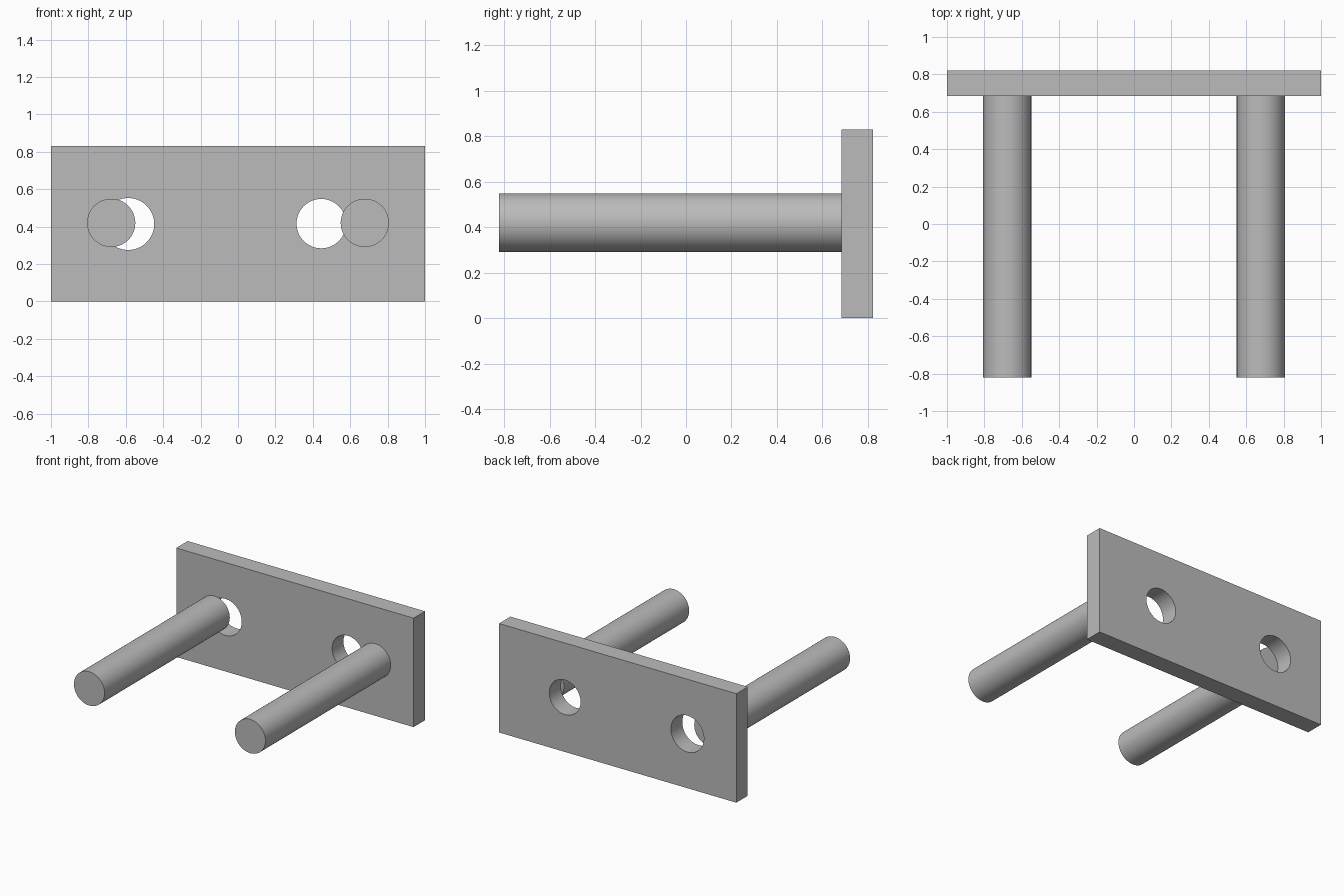
import bpy
import math

cube = bpy.data.objects.get("Cube")
if cube:
    bpy.data.objects.remove(cube, do_unlink=True)

PLATE_FRONT, PLATE_BACK, HEIGHT = 0.685, 0.822, 0.83
AXIS_Z = 0.42

grey = bpy.data.materials.new("plain_grey")
grey.use_nodes = True
colour = (0.5, 0.5, 0.5, 1)
grey.diffuse_color = colour
grey.node_tree.nodes["Principled BSDF"].inputs["Base Color"].default_value = colour


def cylinder(name, x, z, radius, y0, y1):
    """Round bar running front to back."""
    bpy.ops.mesh.primitive_cylinder_add(
        vertices=64, radius=radius, depth=y1 - y0,
        location=(x, (y0 + y1) / 2, z), rotation=(math.pi / 2, 0, 0))
    obj = bpy.context.object
    obj.name = name
    obj.data.materials.append(grey)
    return obj


# Back plate
bpy.ops.mesh.primitive_cube_add(
    size=1, location=(0, (PLATE_FRONT + PLATE_BACK) / 2, HEIGHT / 2))
plate = bpy.context.object
plate.name = "back_plate"
plate.scale = (2, PLATE_BACK - PLATE_FRONT, HEIGHT)
bpy.ops.object.transform_apply(location=False, rotation=False, scale=True)
plate.data.materials.append(grey)

# Screw holes through the plate, one slightly wider
for name, x, z, radius in (("right_hole", -0.587, 0.414, 0.139),
                           ("left_hole", 0.445, 0.416, 0.132)):
    cutter = cylinder(name, x, z, radius, PLATE_FRONT - 0.1, PLATE_BACK + 0.1)
    cutter.hide_render = True
    cut = plate.modifiers.new(name, "BOOLEAN")
    cut.operation = "DIFFERENCE"
    cut.solver = "EXACT"
    cut.object = cutter
    bpy.context.view_layer.objects.active = plate
    bpy.ops.object.modifier_apply(modifier=cut.name)
    bpy.data.objects.remove(cutter, do_unlink=True)

# Pegs standing out from the plate
pegs = [cylinder(name, x, AXIS_Z, 0.129, -PLATE_BACK, PLATE_FRONT)
        for name, x in (("right_peg", -0.678), ("left_peg", 0.678))]

# Smooth round walls, sharp rims
bpy.ops.object.select_all(action="DESELECT")
for obj in [plate] + pegs:
    obj.select_set(True)
bpy.context.view_layer.objects.active = plate
bpy.ops.object.shade_smooth_by_angle(angle=math.radians(30))
